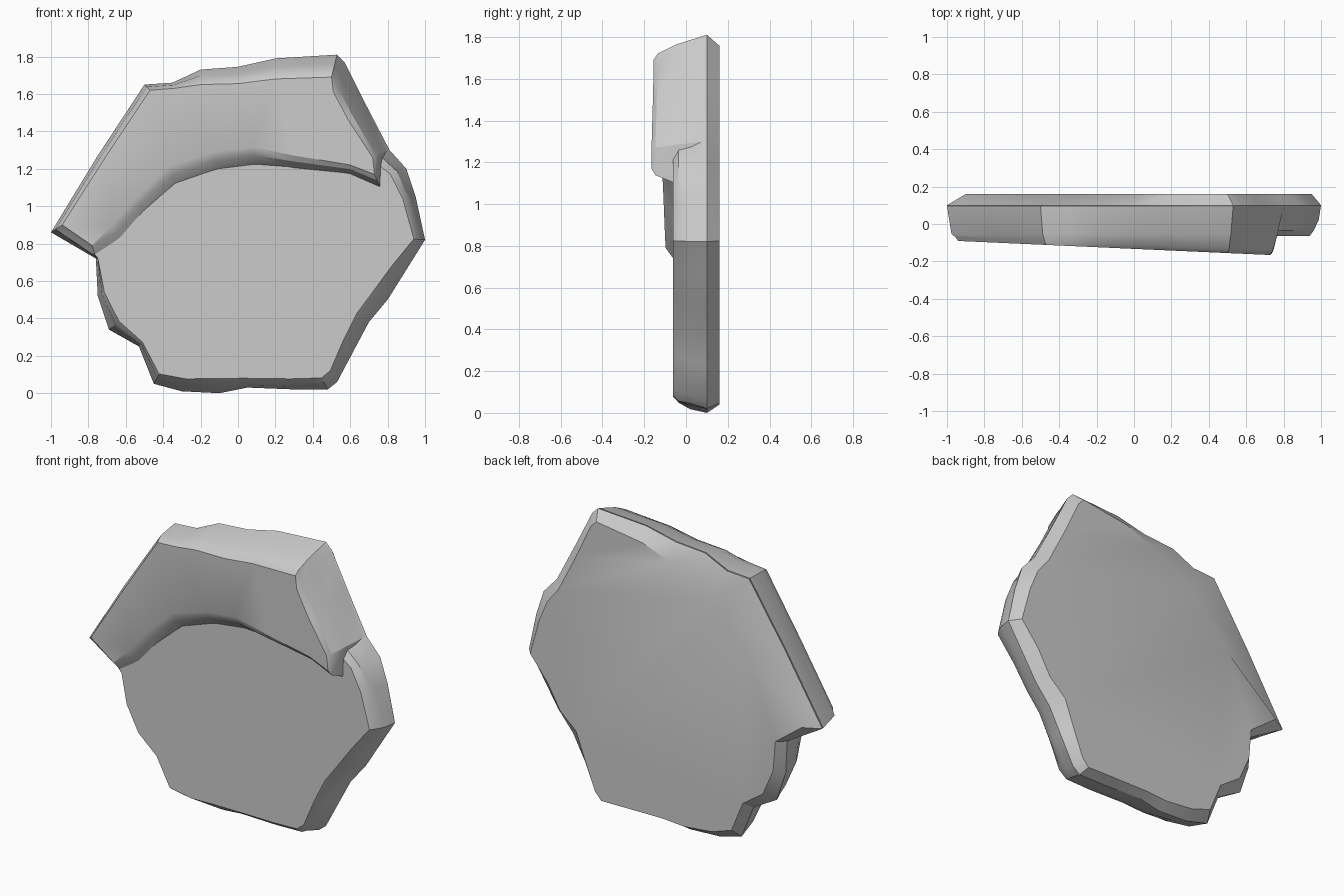
import bpy
import bmesh
import math
import random
from mathutils import Vector

random.seed(4)

default_cube = bpy.data.objects.get("Cube")
if default_cube:
    bpy.data.objects.remove(default_cube, do_unlink=True)

BACK, WIDEST, SLAB_FRONT = 0.16, 0.1, -0.063
CENTRE = Vector((0, 0.9))


def make_material(name, colour):
    material = bpy.data.materials.new(name)
    material.use_nodes = True
    material.diffuse_color = colour
    material.node_tree.nodes["Principled BSDF"].inputs["Base Color"].default_value = colour
    return material


def loft(name, rings, material):
    """Skin a stack of matching closed rings and cap both ends."""
    bm = bmesh.new()
    loops = [[bm.verts.new(point) for point in ring] for ring in rings]
    for lower, upper in zip(loops, loops[1:]):
        for i in range(len(lower)):
            j = (i + 1) % len(lower)
            bm.faces.new((lower[i], lower[j], upper[j], upper[i]))
    caps = [bm.faces.new(loops[0]), bm.faces.new(loops[-1])]
    bmesh.ops.recalc_face_normals(bm, faces=bm.faces)
    bmesh.ops.triangulate(bm, faces=caps)
    mesh = bpy.data.meshes.new(name)
    bm.to_mesh(mesh)
    bm.free()
    mesh.materials.append(material)
    obj = bpy.data.objects.new(name, mesh)
    bpy.context.scene.collection.objects.link(obj)
    return obj


def inset(x, z, amount):
    """Pull an outline point towards the middle of the slab."""
    offset = Vector((x, z)) - CENTRE
    return CENTRE + offset * (1 - amount / offset.length)


def ledge_front(x):
    """Depth of the ledge face, which leans forward towards the left."""
    return -0.133 - 0.045 * x


stone = make_material("grey stone", (0.6, 0.6, 0.6, 1))

# Slab outline: x, z, inset of the back face, inset of the front face
slab_outline = [
    (-1, .86, .1, .14), (-.76, .72, .04, .01), (-.75, .52, .05, .04),
    (-.69, .34, .07, .07), (-.53, .25, .05, .03), (-.45, .05, .06, .06),
    (-.3, .01, .05, .07), (-.1, 0, .04, .08), (.05, .03, .02, .05),
    (.3, .02, .03, .06), (.48, .02, .03, .07), (.53, .06, .04, .07),
    (.62, .23, .06, .08), (.7, .38, .08, .08), (.8, .5, .06, .09),
    (.9, .66, .07, .08), (1, .82, .05, .06), (.95, 1.05, .06, .07),
    (.9, 1.2, .07, .09), (.81, 1.3, .06, .11), (.68, 1.55, .06, .15),
    (.57, 1.77, .06, .2), (.53, 1.81, .06, .2), (.2, 1.79, .08, .2),
    (0, 1.745, .1, .2), (-.2, 1.73, .17, .2), (-.35, 1.66, .2, .2),
    (-.5, 1.65, .28, .2), (-.75, 1.27, .23, .15),
]


def slab_ring(y, back_share, front_share, rough=0):
    ring = []
    for x, z, back, front in slab_outline:
        amount = back * back_share + front * front_share
        amount += random.uniform(0, rough)
        p = inset(x, z, amount)
        ring.append((p.x, y, p.y))
    return ring


slab = loft("stone_slab", [
    slab_ring(BACK, 1, 0),
    slab_ring(WIDEST, 0, 0),
    slab_ring(0.02, 0, 0.2, rough=0.02),
    slab_ring(-0.035, 0, 0.55, rough=0.015),
    slab_ring(SLAB_FRONT, 0, 1),
], stone)

# Ledge outer rim: x, z, then the shift to the edge of its front face
ledge_rim = [
    (-1, .86, .06, .04), (-.75, 1.27, .04, -.01), (-.5, 1.65, .03, -.03),
    (-.35, 1.66, .01, -.03), (-.2, 1.73, 0, -.08), (0, 1.745, 0, -.09),
    (.2, 1.79, 0, -.11), (.53, 1.81, -.03, -.12), (.57, 1.77, -.06, -.16),
    (.68, 1.55, -.09, -.09), (.8, 1.3, -.08, -.04),
]
# Ledge lower arc, where it steps down to the slab face
ledge_arc = [
    (.76, 1.1, -.03, .07), (.6, 1.17, 0, .05), (.3, 1.2, 0, .07),
    (.1, 1.215, -.02, .1), (-.1, 1.19, -.03, .1), (-.33, 1.11, -.04, .1),
    (-.5, .96, -.05, .08), (-.62, .82, -.06, .07), (-.76, .73, -.02, .06),
]


def ledge_ring(depth, rim_share, arc_share):
    ring = []
    for points, share in ((ledge_rim, rim_share), (ledge_arc, arc_share)):
        for x, z, dx, dz in points:
            px = x + dx * share
            ring.append((px, depth(px), z + dz * share))
    return ring


ledge = loft("raised_ledge", [
    ledge_ring(lambda x: 0.09, 0.02, 0),
    ledge_ring(lambda x: SLAB_FRONT + 0.01, 0.4, 0),
    ledge_ring(lambda x: ledge_front(x) + 0.02, 0.75, 0.55),
    ledge_ring(ledge_front, 1, 1),
], stone)

# Fuse the ledge into the slab
union = slab.modifiers.new("fuse_ledge", 'BOOLEAN')
union.operation = 'UNION'
union.solver = 'EXACT'
union.object = ledge
bpy.ops.object.select_all(action='DESELECT')
bpy.context.view_layer.objects.active = slab
slab.select_set(True)
bpy.ops.object.modifier_apply(modifier=union.name)
bpy.data.objects.remove(ledge, do_unlink=True)
bpy.ops.object.shade_smooth_by_angle(angle=math.radians(28))
